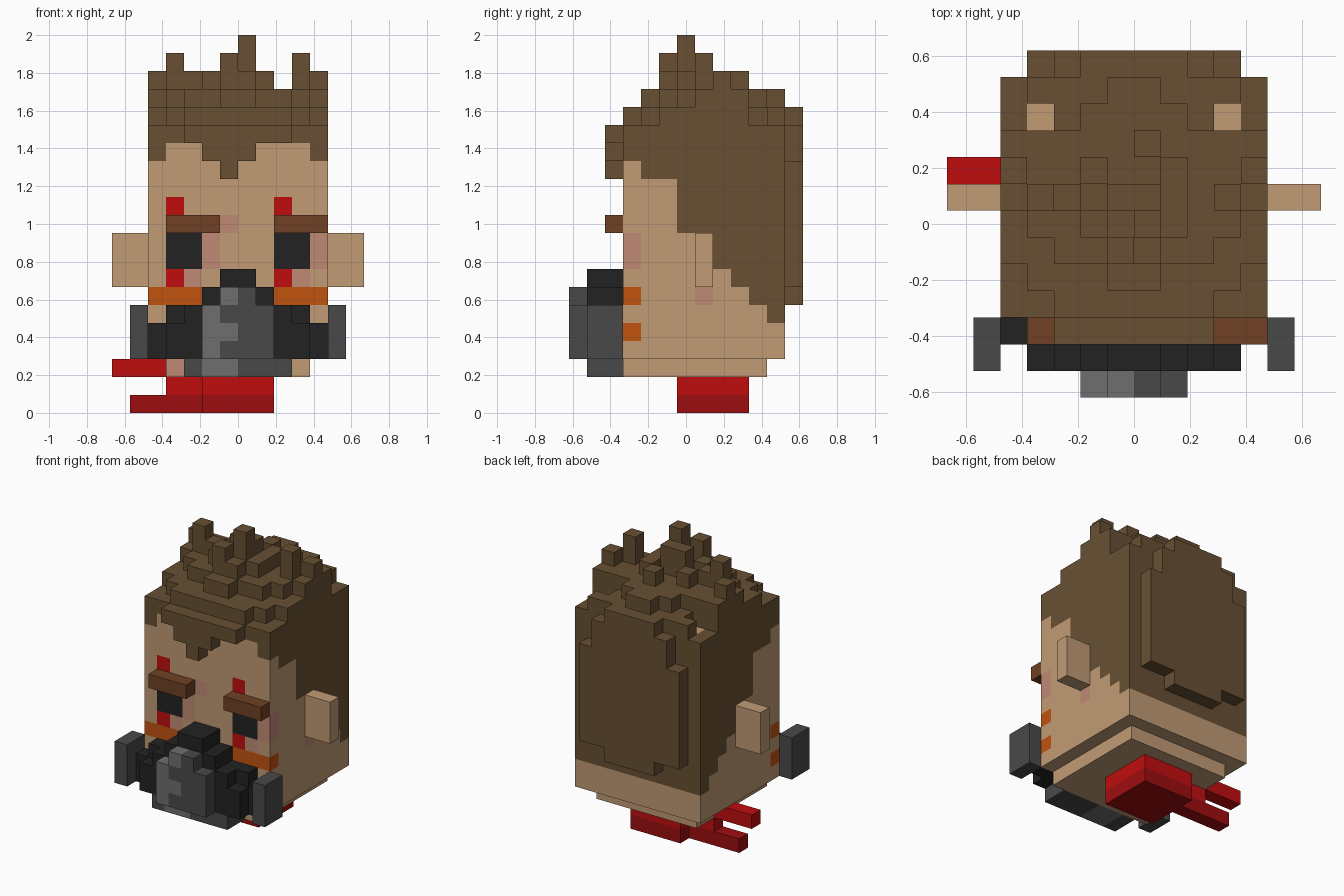
import bpy, bmesh
from mathutils import Vector

if "Cube" in bpy.data.objects:
    bpy.data.objects.remove(bpy.data.objects["Cube"], do_unlink=True)

U = 2 / 21  # block size; blocks are addressed by integer x, y, z cells


def linear(c):
    c /= 255
    return c / 12.92 if c <= 0.04045 else ((c + 0.055) / 1.055) ** 2.4


COLOURS = {
    "skin": (193, 155, 117), "hair": (104, 80, 51), "brow": (112, 65, 36),
    "red": (192, 13, 14), "dark_red": (158, 13, 16), "orange": (193, 83, 15),
    "black": (34, 34, 34), "grey": (73, 73, 73), "light_grey": (110, 110, 110),
    "blush": (192, 138, 117),
}
MATS = {}
for name, rgb in COLOURS.items():
    m = bpy.data.materials.new(name)
    m.use_nodes = True
    col = (*[linear(c) for c in rgb], 1)
    m.diffuse_color = col
    m.node_tree.nodes["Principled BSDF"].inputs["Base Color"].default_value = col
    MATS[name] = m


def fill(cells, x, y, z, colour):
    """Fill the block ranges x, y, z with a colour."""
    for i in range(*x):
        for j in range(*y):
            for k in range(*z):
                cells[i, j, k] = colour
    return cells


def build(name, cells):
    """Make one mesh from the exposed sides of coloured blocks."""
    used = sorted(set(cells.values()))
    bm = bmesh.new()
    verts = {}

    def vert(p):
        key = tuple(int(c) for c in p)
        if key not in verts:
            verts[key] = bm.verts.new((key[0] * U, (key[1] - 0.5) * U, key[2] * U))
        return verts[key]

    for cell, colour in cells.items():
        for axis in range(3):
            a, b = Vector((0, 0, 0)), Vector((0, 0, 0))
            a[(axis + 1) % 3] = 1
            b[(axis + 2) % 3] = 1
            for side in (0, 1):
                n = list(cell)
                n[axis] += 1 if side else -1
                if tuple(n) in cells:
                    continue
                o = Vector(cell)
                o[axis] += side
                loop = [o, o + a, o + a + b, o + b]
                if not side:
                    loop.reverse()
                f = bm.faces.new([vert(p) for p in loop])
                f.material_index = used.index(colour)
    mesh = bpy.data.meshes.new(name)
    bm.to_mesh(mesh)
    bm.free()
    for c in used:
        mesh.materials.append(MATS[c])
    ob = bpy.data.objects.new(name, mesh)
    bpy.context.collection.objects.link(ob)
    return ob


# Head block with a narrower jaw
head = fill({}, (-5, 5), (-3, 6), (3, 16), "skin")
fill(head, (-4, 4), (-3, 5), (2, 3), "skin")

# Flush hairline: lowest hair row along the sides, the back and the forehead
side_line = [14, 13, 13, 10, 10, 8, 7, 6, 5]
front_line = [14, 15, 15, 14, 13, 14, 15, 15, 15, 14]
for (i, j, k) in head:
    on_side = i in (-5, 4) and k >= side_line[j + 3]
    on_back = j == 5 and k >= 5
    on_front = j == -3 and k >= front_line[i + 5]
    if on_side or on_back or on_front:
        head[i, j, k] = "hair"

# Face markings
FRONT = (-3, -2)
for x0 in (-4, 2):
    fill(head, (x0, x0 + 2), FRONT, (8, 10), "black")         # eyes
    fill(head, (x0 + 2, x0 + 3), FRONT, (8, 10), "blush")
    fill(head, (x0 + 1, x0 + 2), FRONT, (7, 8), "blush")
    fill(head, (x0, x0 + 1), FRONT, (7, 8), "red")
    fill(head, (x0, x0 + 1), FRONT, (11, 12), "red")
for x in ((-5, -2), (2, 5)):
    fill(head, x, FRONT, (6, 7), "orange")
for x in ((-5, -4), (4, 5)):
    fill(head, x, FRONT, (4, 5), "orange")
fill(head, (-1, 0), FRONT, (10, 11), "blush")
fill(head, (-4, -3), FRONT, (2, 3), "blush")
fill(head, (4, 5), (1, 2), (6, 7), "blush")
build("head", head)

# Ears, brows and mask canisters on both sides
for side, ear_x, can_x, brow_x in (("right", (-7, -5), (-6, -5), (-4, -1)),
                                   ("left", (5, 7), (5, 6), (2, 5))):
    build(side + "_ear", fill({}, ear_x, (1, 2), (7, 10), "skin"))
    build(side + "_brow", fill({}, brow_x, (-4, -3), (10, 11), "brow"))
    build(side + "_canister", fill({}, can_x, (-5, -3), (3, 6), "grey"))

# Spiky hair top: one row per step from front to back, hex height above z = 10
heights = ["6677777766",
           "6777887776",
           "7788a98877",
           "78898b9887",
           "8a98aa98a8",
           "9889889889",
           "8888898888",
           "6678888766",
           "6777887776"]
top = {}
for j, row in enumerate(heights):
    for i, h in enumerate(row):
        fill(top, (i - 5, i - 4), (j - 3, j - 2), (16, 10 + int(h, 16)), "hair")
build("hair_top", top)

# Fringe over the forehead
fringe = fill({}, (-3, 3), (-4, -3), (15, 16), "hair")
fill(fringe, (-2, 1), (-4, -3), (14, 15), "hair")
fill(fringe, (-1, 0), (-4, -3), (13, 14), "hair")
build("hair_fringe", fringe)

# Raised hair panel on the back
panel = fill({}, (-4, 4), (6, 7), (7, 14), "hair")
fill(panel, (-3, 3), (6, 7), (14, 16), "hair")
fill(panel, (-2, 2), (6, 7), (16, 17), "hair")
fill(panel, (-2, 2), (6, 7), (6, 7), "hair")
build("hair_back_panel", panel)

# Breathing mask
mask = fill({}, (-3, 3), (-5, -3), (3, 6), "black")
fill(mask, (-4, 4), (-5, -3), (3, 5), "black")
fill(mask, (-4, 4), (-4, -3), (5, 6), "black")
fill(mask, (-5, 5), (-4, -3), (3, 5), "black")
fill(mask, (-2, 2), (-5, -3), (6, 7), "black")
fill(mask, (-1, 1), (-5, -3), (7, 8), "black")
fill(mask, (-3, 3), (-5, -3), (2, 3), "grey")
fill(mask, (-2, 0), (-5, -3), (2, 3), "light_grey")
build("mask", mask)

# Mask snout with a ragged highlight
snout = fill({}, (-2, 2), (-6, -5), (3, 6), "grey")
fill(snout, (-1, 1), (-6, -5), (6, 7), "grey")
for (i, j, k) in snout:
    if i < (0 if k % 2 == 0 else -1):
        snout[i, j, k] = "light_grey"
build("mask_snout", snout)

# Neck stump and trailing strands
neck = fill({}, (-2, 2), (0, 4), (1, 2), "red")
fill(neck, (-2, 2), (0, 4), (0, 1), "dark_red")
build("neck", neck)
strands = fill({}, (-6, -2), (2, 3), (0, 1), "dark_red")
fill(strands, (-4, -2), (2, 3), (1, 2), "red")
fill(strands, (-7, -4), (2, 3), (2, 3), "red")
build("neck_strands", strands)
